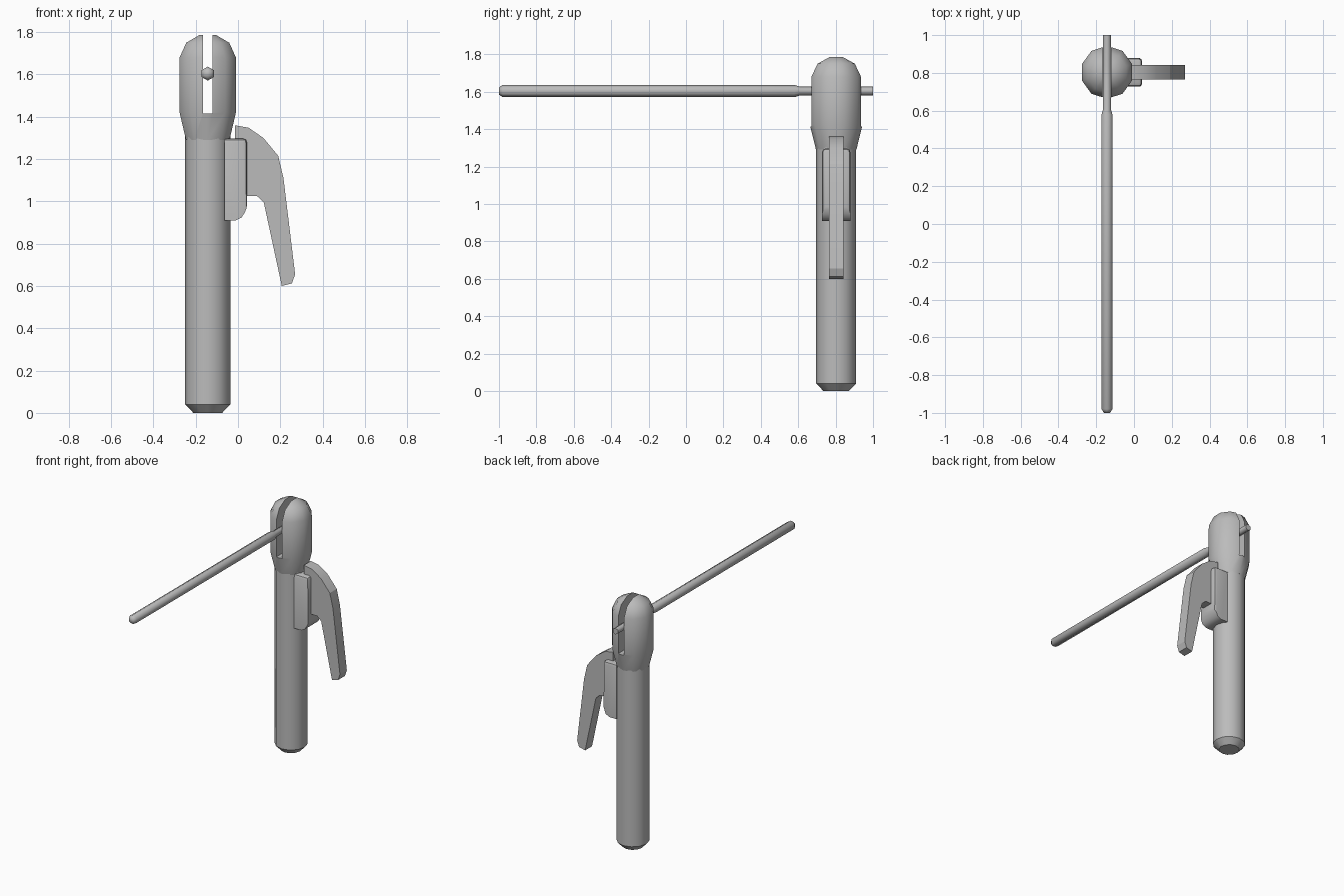
import bpy, bmesh, math
from mathutils import Vector, Matrix

cube = bpy.data.objects.get("Cube")
if cube:
    bpy.data.objects.remove(cube, do_unlink=True)

CX, CY = -0.143, 0.803     # axis of the handle
ROD_Z = 1.604

grey = bpy.data.materials.new("plain grey")
grey.use_nodes = True
grey.diffuse_color = (0.5, 0.5, 0.5, 1)
grey.node_tree.nodes["Principled BSDF"].inputs["Base Color"].default_value = (0.5, 0.5, 0.5, 1)


def finish(name, bm, angle):
    bmesh.ops.recalc_face_normals(bm, faces=bm.faces)
    mesh = bpy.data.meshes.new(name)
    bm.to_mesh(mesh)
    bm.free()
    mesh.materials.append(grey)
    ob = bpy.data.objects.new(name, mesh)
    bpy.context.collection.objects.link(ob)
    smooth(ob, angle)
    return ob


def smooth(ob, angle):
    bpy.ops.object.select_all(action='DESELECT')
    ob.select_set(True)
    bpy.context.view_layer.objects.active = ob
    bpy.ops.object.shade_smooth_by_angle(angle=math.radians(angle))


def lathe(name, profile, sides, matrix, angle):
    """Capped solid of rings (radius, height) about local z."""
    bm = bmesh.new()
    rings = []
    for r, h in profile:
        turns = [math.pi / 2 + math.tau * i / sides for i in range(sides)]
        rings.append([bm.verts.new((r * math.cos(t), r * math.sin(t), h)) for t in turns])
    for a, b in zip(rings, rings[1:]):
        for i in range(sides):
            j = (i + 1) % sides
            bm.faces.new((a[i], a[j], b[j], b[i]))
    bm.faces.new(rings[0])
    bm.faces.new(rings[-1])
    bm.transform(matrix)
    return finish(name, bm, angle)


def plate(outline, width):
    """Outline in x, z extruded symmetrically along y about the handle axis."""
    bm = bmesh.new()
    face = bm.faces.new([bm.verts.new((x, CY - width / 2, z)) for x, z in outline])
    out = bmesh.ops.extrude_face_region(bm, geom=[face])
    moved = [v for v in out["geom"] if isinstance(v, bmesh.types.BMVert)]
    bmesh.ops.translate(bm, verts=moved, vec=(0, width, 0))
    return bm


axis = Matrix.Translation((CX, CY, 0))

# Handle with chamfered foot
lathe("handle", [(0.068, 0), (0.107, 0.04), (0.107, 1.31)], 12, axis, 42)

# Domed head with a slot cut through it
head = lathe("head", [(0.108, 1.29), (0.14, 1.42), (0.14, 1.68), (0.107, 1.75), (0.04, 1.787)],
             10, axis, 42)
bpy.ops.mesh.primitive_cube_add(size=1, location=(CX, CY, 1.665))
cutter = bpy.context.object
cutter.scale = (0.045, 0.5, 0.5)
cutter.hide_render = True
slot = head.modifiers.new("slot", 'BOOLEAN')
slot.operation = 'DIFFERENCE'
slot.object = cutter
slot.solver = 'EXACT'
bpy.context.view_layer.objects.active = head
bpy.ops.object.modifier_apply(modifier="slot")
bpy.data.objects.remove(cutter, do_unlink=True)
smooth(head, 42)

# Rod gripped in the slot, thinner at the gripped end
along_y = Matrix.Translation((CX, 0, ROD_Z)) @ Matrix.Rotation(-math.pi / 2, 4, 'X')
lathe("rod", [(0.019, -1), (0.033, -0.98), (0.033, 0.58), (0.023, 0.61), (0.023, 1)],
      6, along_y, 62)

# Pivot bracket with softened outer edges
bm = plate([(-0.065, 0.91), (-0.01, 0.91), (0.018, 0.925), (0.043, 0.965),
            (0.043, 1.297), (-0.065, 1.297)], 0.152)
outer = [e for e in bm.edges
         if all(v.co.x > -0.02 for v in e.verts) or
         (max(v.co.z for v in e.verts) > 1.29 and min(v.co.z for v in e.verts) > 1.29
          and max(v.co.x for v in e.verts) > 0)]
outer = [e for e in outer if min(v.co.z for v in e.verts) > 0.95]
bmesh.ops.bevel(bm, geom=outer, offset=0.02, segments=2, profile=0.5, affect='EDGES')
finish("pivot_bracket", bm, 35)

# Squeeze lever
lever = [(-0.015, 1.36), (0.05, 1.348), (0.12, 1.30), (0.19, 1.215), (0.215, 1.11),
         (0.27, 0.655), (0.255, 0.612), (0.207, 0.60), (0.122, 0.995), (0.09, 1.025),
         (-0.015, 1.025)]
finish("lever", plate(lever, 0.078), 25)
